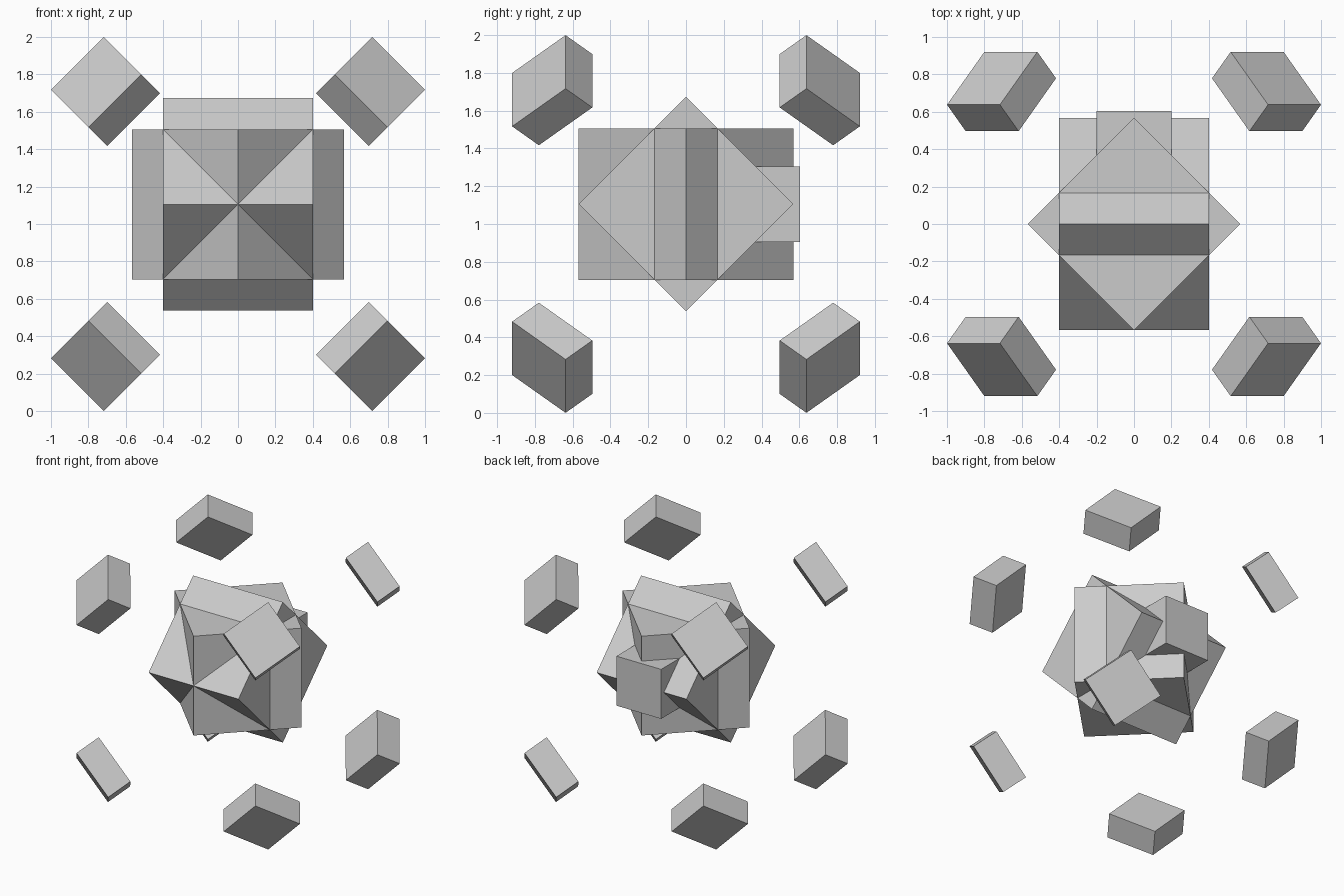
import bpy
import math
from mathutils import Matrix, Vector

default = bpy.data.objects.get("Cube")
if default:
    bpy.data.objects.remove(default, do_unlink=True)

# One plain grey for everything
grey = bpy.data.materials.new("light_grey")
grey.use_nodes = True
grey.diffuse_color = (0.6, 0.6, 0.6, 1)
grey.node_tree.nodes["Principled BSDF"].inputs["Base Color"].default_value = (0.6, 0.6, 0.6, 1)


def box(name, location, size, rotation=Matrix.Identity(3)):
    """Add a flat-shaded box with the given full size and rotation matrix."""
    bpy.ops.mesh.primitive_cube_add(size=1, location=location)
    obj = bpy.context.object
    obj.name = name
    obj.scale = size
    obj.rotation_euler = rotation.to_euler()
    obj.data.materials.append(grey)
    return obj


CORE_Z = 1.105
CORE = (0.803,) * 3
TURN = math.radians(45)

# Core: two interlocking cubes, each turned 45 degrees about its own axis
box("core_cube_tilted", (0, 0, CORE_Z), CORE, Matrix.Rotation(TURN, 3, 'X'))
box("core_cube_turned", (0, 0, CORE_Z), CORE, Matrix.Rotation(TURN, 3, 'Z'))

# Small block protruding from the back
box("back_block", (0, 0.403, CORE_Z), (0.4, 0.4, 0.4))

# Eight floating blocks, thin side facing outward at each corner
OFFSET = 0.7083
for sx, side in ((1, "left"), (-1, "right")):
    for sy, depth in ((-1, "front"), (1, "back")):
        for sz, level in ((1, "upper"), (-1, "lower")):
            outward = Vector((0.5 * sx, math.sqrt(0.5) * sy, 0.5 * sz))
            across = Vector((-sx, 0, sz)).normalized()
            third = outward.cross(across)
            axes = Matrix((across, third, outward)).transposed()
            # keep a right-handed basis
            if axes.determinant() < 0:
                axes = Matrix((across, -third, outward)).transposed()
            box(f"floating_block_{level}_{depth}_{side}",
                (OFFSET * sx, OFFSET * sy, 1 + OFFSET * sz),
                (0.4, 0.4, 0.2), axes)
